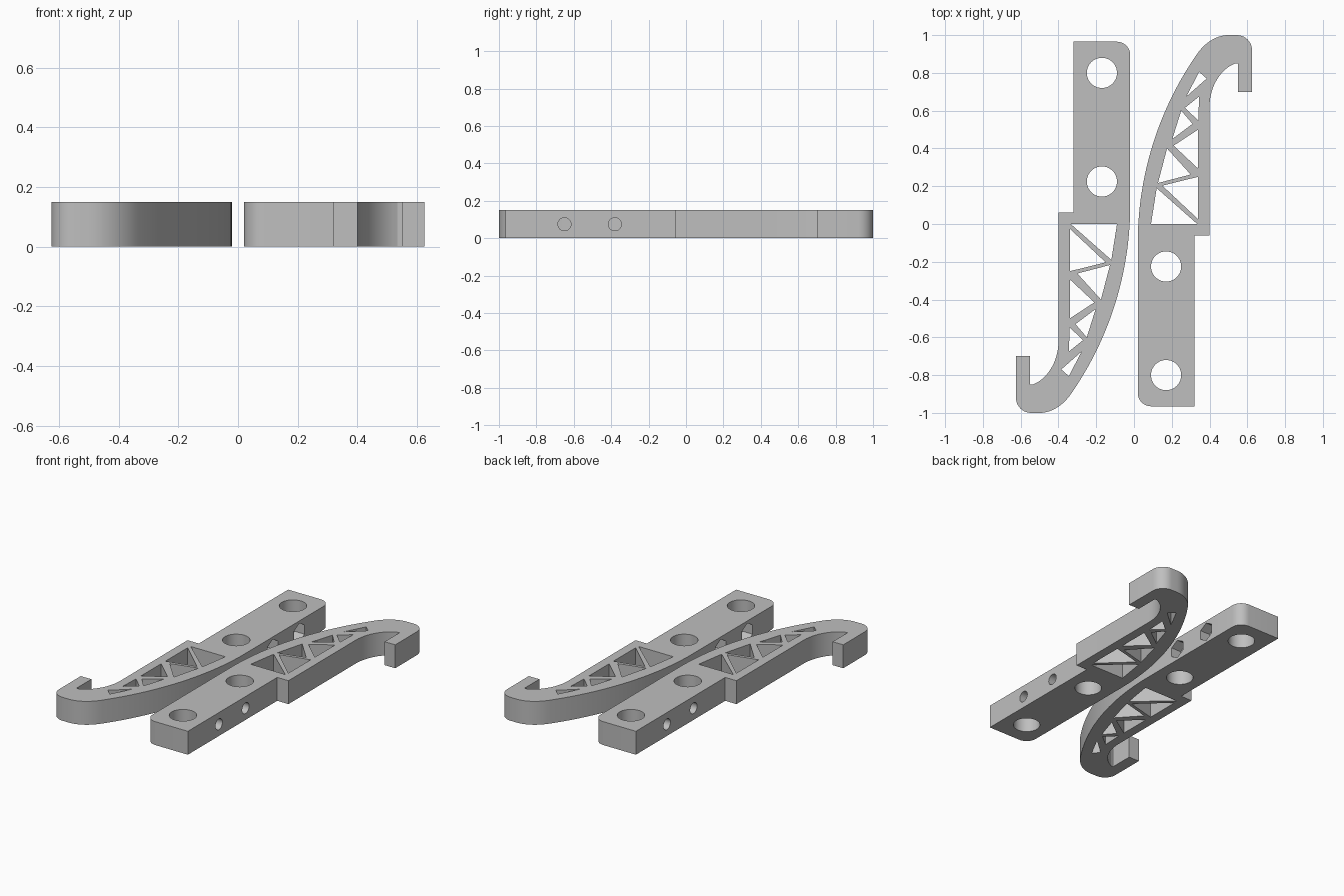
import bpy, bmesh
from math import pi, sin, cos, asin, radians
from mathutils import Matrix, Vector
from mathutils.geometry import interpolate_bezier

cube = bpy.data.objects.get("Cube")
if cube:
    bpy.data.objects.remove(cube, do_unlink=True)

HEIGHT = 0.15
GREY = (0.52, 0.52, 0.52, 1.0)

grey = bpy.data.materials.new("plain grey")
grey.use_nodes = True
grey.diffuse_color = GREY
grey.node_tree.nodes["Principled BSDF"].inputs["Base Color"].default_value = GREY


def arc(cx, cy, r, start, end, steps):
    angles = [radians(start + (end - start) * i / steps) for i in range(steps + 1)]
    return [(cx + r * cos(a), cy + r * sin(a)) for a in angles]


def bezier(*points):
    a, b, c, d = (Vector(p).to_3d() for p in points)
    return [(p.x, p.y) for p in interpolate_bezier(a, b, c, d, 14)]


def prism(bm, points, low, high, matrix=Matrix()):
    """Extrude a flat outline between two heights."""
    face = bm.faces.new([bm.verts.new((x, y, low)) for x, y in points])
    made = bmesh.ops.extrude_face_region(bm, geom=[face])["geom"]
    top = [v for v in made if isinstance(v, bmesh.types.BMVert)]
    bmesh.ops.translate(bm, verts=top, vec=(0, 0, high - low))
    verts = list(face.verts) + top
    bmesh.ops.transform(bm, matrix=matrix, verts=verts)


def finish(bm, name):
    bmesh.ops.recalc_face_normals(bm, faces=bm.faces)
    mesh = bpy.data.meshes.new(name)
    bm.to_mesh(mesh)
    bm.free()
    mesh.materials.append(grey)
    obj = bpy.data.objects.new(name, mesh)
    bpy.context.scene.collection.objects.link(obj)
    return obj


# Bracket outline: mounting block, curved arm and hooked tip
sweep = 1.75
end_angle = 180 - asin(1.0 / sweep) * 180 / pi
outline = [(0.32, -0.06), (0.32, -0.965)]
outline += arc(0.09, -0.895, 0.07, 270, 180, 8)
outline += arc(0.02 + sweep, -0.10, sweep, 180, end_angle, 28)[:-1]
outline += bezier((0.334, 0.90), (0.37, 0.953), (0.43, 1.0), (0.50, 1.0))
outline += arc(0.545, 0.92, 0.08, 90, 0, 10)
outline += [(0.625, 0.70), (0.55, 0.70), (0.55, 0.85)]
outline += bezier((0.535, 0.85), (0.46, 0.82), (0.40, 0.73), (0.40, 0.62))
outline += [(0.40, -0.06)]
body = bmesh.new()
prism(body, outline, 0, HEIGHT)
bracket = finish(body, "left_bracket")

# Lattice openings between the struts
lattice = [
    ((0.09, 0.0), (0.335, 0.0), (0.12, 0.19)),
    ((0.34, 0.025), (0.34, 0.25), (0.15, 0.203)),
    ((0.30, 0.262), (0.127, 0.217), (0.175, 0.40)),
    ((0.34, 0.293), (0.34, 0.50), (0.21, 0.415)),
    ((0.31, 0.53), (0.203, 0.45), (0.25, 0.60)),
    ((0.34, 0.548), (0.345, 0.675), (0.27, 0.615)),
    ((0.277, 0.675), (0.345, 0.805), (0.385, 0.77)),
]
openings = bmesh.new()
for triangle in lattice:
    prism(openings, triangle, -0.1, HEIGHT + 0.1)

# Large vertical holes through the block
for y in (-0.225, -0.80):
    prism(openings, arc(0.17, y, 0.08, 0, 351, 39), -0.1, HEIGHT + 0.1)

# Screw holes and hexagonal nut pockets across the block
screws = bmesh.new()
for y in (-0.38, -0.65):
    across = Matrix.Translation((0, y, HEIGHT / 2)) @ Matrix.Rotation(pi / 2, 4, "Y")
    prism(openings, arc(0, 0, 0.06, 0, 300, 5), -0.05, 0.09, across)
    prism(screws, arc(0, 0, 0.035, 0, 345, 23), 0.05, 0.45, across)

cutters = [finish(openings, "opening_cutter"), finish(screws, "screw_cutter")]
for cutter in cutters:
    cutter.hide_render = True
    cut = bracket.modifiers.new(cutter.name, "BOOLEAN")
    cut.operation = "DIFFERENCE"
    cut.solver = "EXACT"
    cut.object = cutter

# Bake the cuts, then drop the helpers
graph = bpy.context.evaluated_depsgraph_get()
solid = bpy.data.meshes.new_from_object(bracket.evaluated_get(graph))
bracket.modifiers.clear()
bracket.data = solid
for cutter in cutters:
    bpy.data.objects.remove(cutter, do_unlink=True)

for obj in bpy.context.selected_objects:
    obj.select_set(False)
bracket.select_set(True)
bpy.context.view_layer.objects.active = bracket
bpy.ops.object.shade_smooth_by_angle(angle=radians(25))

# Second bracket, turned half way round
twin = bpy.data.objects.new("right_bracket", bracket.data)
twin.rotation_euler.z = pi
bpy.context.scene.collection.objects.link(twin)
